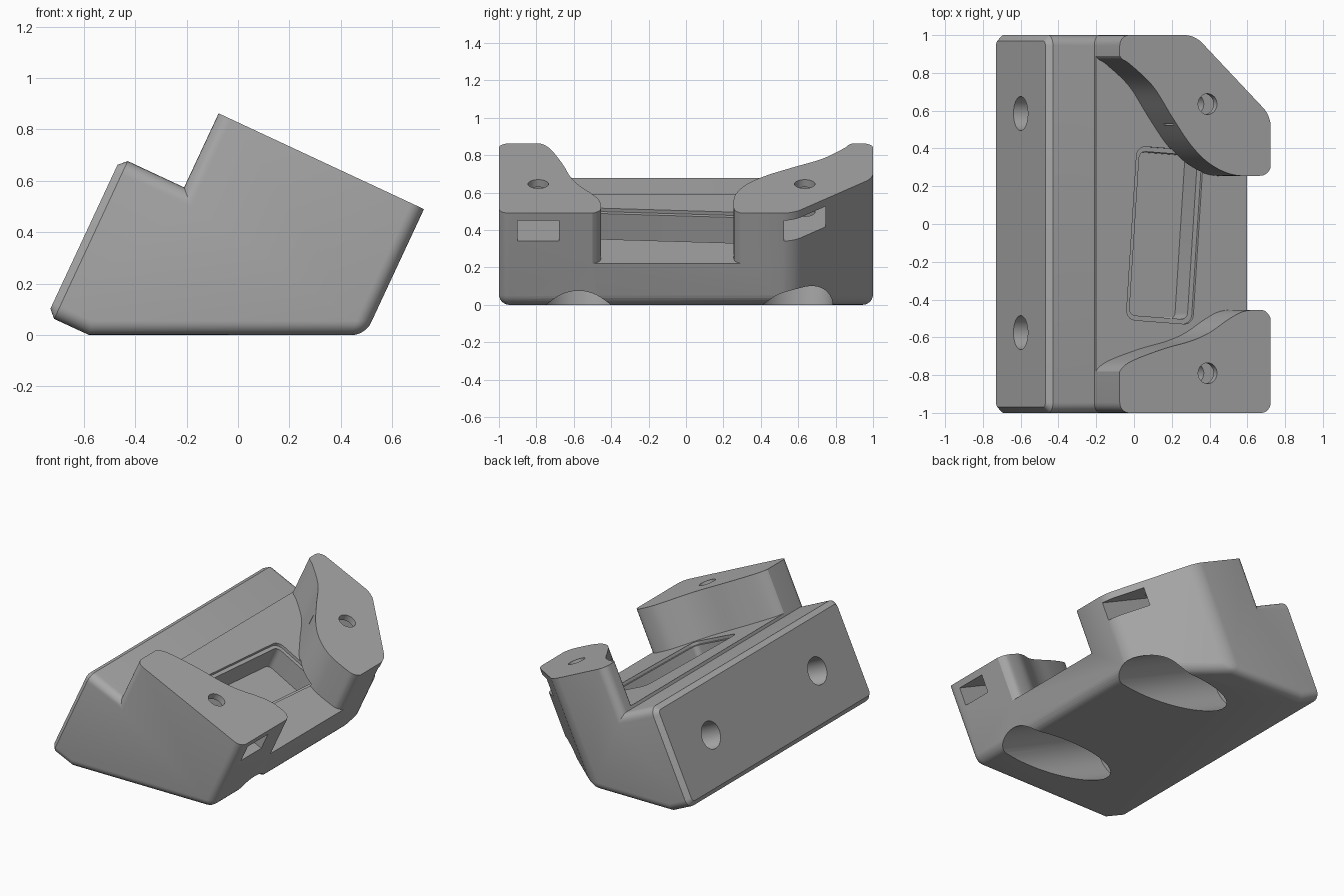
import bpy, bmesh, math
from mathutils import Matrix, Vector

cube = bpy.data.objects.get("Cube")
if cube:
    bpy.data.objects.remove(cube)

TILT = math.radians(25)
WALL, TOP, LEFT, DECK = 0.449, 0.75, -0.705, 0.452   # limits in the tilted frame


def add_object(name, bm):
    bmesh.ops.recalc_face_normals(bm, faces=bm.faces)
    mesh = bpy.data.meshes.new(name)
    bm.to_mesh(mesh)
    bm.free()
    obj = bpy.data.objects.new(name, mesh)
    bpy.context.collection.objects.link(obj)
    return obj


def prism(points, direction):
    """Closed solid from 3D outline points pushed along a direction."""
    bm = bmesh.new()
    face = bm.faces.new([bm.verts.new(p) for p in points])
    ext = bmesh.ops.extrude_face_region(bm, geom=[face], use_keep_orig=True)
    moved = [v for v in ext["geom"] if isinstance(v, bmesh.types.BMVert)]
    bmesh.ops.translate(bm, verts=moved, vec=direction)
    bmesh.ops.recalc_face_normals(bm, faces=bm.faces)
    return bm


def cut(target, bm):
    """Subtract a solid for good, then drop the cutter."""
    cutter = add_object("cutter", bm)
    cutter.hide_render = True
    mod = target.modifiers.new("cut", "BOOLEAN")
    mod.operation, mod.solver, mod.object = "DIFFERENCE", "EXACT", cutter
    bpy.context.view_layer.update()
    graph = bpy.context.evaluated_depsgraph_get()
    mesh = bpy.data.meshes.new_from_object(target.evaluated_get(graph))
    target.modifiers.clear()
    target.data = mesh
    bpy.data.objects.remove(cutter)


def cylinder(center, radius, depth, along_u=False):
    bm = bmesh.new()
    m = Matrix.Translation(center)
    if along_u:
        m = m @ Matrix.Rotation(math.pi / 2, 4, "Y")
    bmesh.ops.create_cone(bm, cap_ends=True, segments=48, radius1=radius,
                          radius2=radius, depth=depth, matrix=m)
    return bm


def box(low, high):
    low, high = Vector(low), Vector(high)
    bm = bmesh.new()
    size = high - low
    bmesh.ops.create_cube(bm, size=1, matrix=Matrix.Translation((low + high) / 2)
                          @ Matrix.Diagonal((*size, 1)))
    return bm


def smooth_path(pts, steps=6):
    """Catmull-Rom samples through the points."""
    p = [Vector(q) for q in pts]
    p = [p[0]] + p + [p[-1]]
    out = []
    for a, b, c, d in zip(p, p[1:], p[2:], p[3:]):
        for i in range(steps):
            t = i / steps
            out.append(0.5 * (2 * b + (c - a) * t + (2 * a - 5 * b + 4 * c - d) * t * t
                              + (3 * b - a - 3 * c + d) * t ** 3))
    return out + [p[-1]]


def on_top(x):
    """Horizontal position on the sloped top to distance along the slope."""
    return 0.0805 + (x - 0.39) * 1.1033


# Main block: side profile pushed through the full width
profile = [(LEFT, -0.246), (-0.526, -0.245), (WALL, 0.209), (WALL, TOP),
           (-0.433, TOP), (-0.433, 0.432), (LEFT, 0.432)]
bm = prism([(u, -1, w) for u, w in profile], (0, 2, 0))

# Diagonal back corner
cutting = bmesh.ops.bisect_plane(bm, geom=bm.verts[:] + bm.edges[:] + bm.faces[:],
                                 plane_co=(0.047, 0.96, 0), plane_no=(0.694, 0.72, 0),
                                 clear_outer=True)
rim = [e for e in cutting["geom_cut"] if isinstance(e, bmesh.types.BMEdge)]
bmesh.ops.edgeloop_fill(bm, edges=rim)
bmesh.ops.recalc_face_normals(bm, faces=bm.faces)
bm.normal_update()


def is_side(f):
    return abs(f.normal.y) > 0.3


def is_plate(f):
    return f.normal.x < -0.9 and f.calc_center_median().x < -0.6


def is_rounded(e):
    fs = e.link_faces
    if any(f.normal.z > 0.9 and f.calc_center_median().z > 0.7 for f in fs):
        return False
    if any(is_plate(f) for f in fs):
        return False
    lower_edge = all(abs(v.co.x - WALL) < 0.01 and abs(v.co.z - 0.209) < 0.01
                     for v in e.verts)
    return lower_edge or any(is_side(f) for f in fs)


# Rounded outer edges, then the chamfer round the mounting face
bmesh.ops.bevel(bm, geom=[e for e in bm.edges if is_rounded(e)], offset=0.055,
                offset_type="OFFSET", segments=6, profile=0.5, affect="EDGES")
bm.normal_update()
plate_edges = {e for f in bm.faces if is_plate(f) for e in f.edges}
bmesh.ops.bevel(bm, geom=list(plate_edges), offset=0.03, offset_type="OFFSET",
                segments=1, profile=0.5, affect="EDGES")
body = add_object("mount_body", bm)

# Open space between the two towers, bounded by their curved walls
back_wall = [(-0.09, 0.92), (-0.065, 0.875), (-0.02, 0.845), (0.1, 0.73), (0.2, 0.57),
             (0.3, 0.42), (0.4, 0.32), (0.52, 0.262), (0.66, 0.255), (0.705, 0.27),
             (0.73, 0.31)]
front_wall = [(-0.09, -0.82), (-0.065, -0.765), (0, -0.72), (0.16, -0.66), (0.3, -0.62),
              (0.4, -0.575), (0.5, -0.505), (0.58, -0.463), (0.67, -0.455),
              (0.705, -0.47), (0.73, -0.51)]
outline = [(-0.2, 0.92)] + smooth_path(back_wall) + [(0.9, 0.31), (0.9, -0.51)]
outline += smooth_path(front_wall)[::-1] + [(-0.2, -0.82)]
cut(body, prism([(on_top(x), y, DECK) for x, y in outline], (0, 0, 0.6)))


# Recessed tray with a shallow lip, turned slightly on the deck
def tray(width, length, radius, floor):
    pts = []
    for i, (sx, sy) in enumerate([(1, 1), (-1, 1), (-1, -1), (1, -1)]):
        for k in range(6):
            a = math.pi / 2 * (i + k / 5)
            pts.append(Vector((sx * (width / 2 - radius) + radius * math.cos(a),
                               sy * (length / 2 - radius) + radius * math.sin(a), 0)))
    place = Matrix.Translation((-0.03, -0.06, floor)) @ Matrix.Rotation(math.radians(-4), 4, "Z")
    return prism([place @ p for p in pts], (0, 0, DECK + 0.015 - floor))


cut(body, tray(0.39, 0.92, 0.05, DECK - 0.02))
cut(body, tray(0.34, 0.87, 0.035, 0.275))

# Screw holes and nut slots in the towers
for y in (0.635, -0.79):
    cut(body, cylinder((0.08, y, 0.65), 0.055, 0.4))
    cut(body, box((-0.1, y - 0.11, 0.585), (0.6, y + 0.11, 0.706)))

# Mounting holes with wide access bores that break out underneath
for y in (0.585, -0.575):
    cut(body, cylinder((-0.55, y, 0.092), 0.09, 0.5, True))
    cut(body, cylinder((0.1, y, 0.092), 0.2, 1.1, True))

# Stand the tilted block on its flat base
body.data.transform(Matrix.Rotation(TILT, 4, "Y"))

grey = bpy.data.materials.new("plain_grey")
grey.use_nodes = True
colour = (0.4, 0.4, 0.4, 1)
grey.diffuse_color = colour
grey.node_tree.nodes["Principled BSDF"].inputs["Base Color"].default_value = colour
body.data.materials.clear()
body.data.materials.append(grey)

bpy.ops.object.select_all(action="DESELECT")
body.select_set(True)
bpy.context.view_layer.objects.active = body
bpy.ops.object.shade_smooth_by_angle(angle=math.radians(30))
